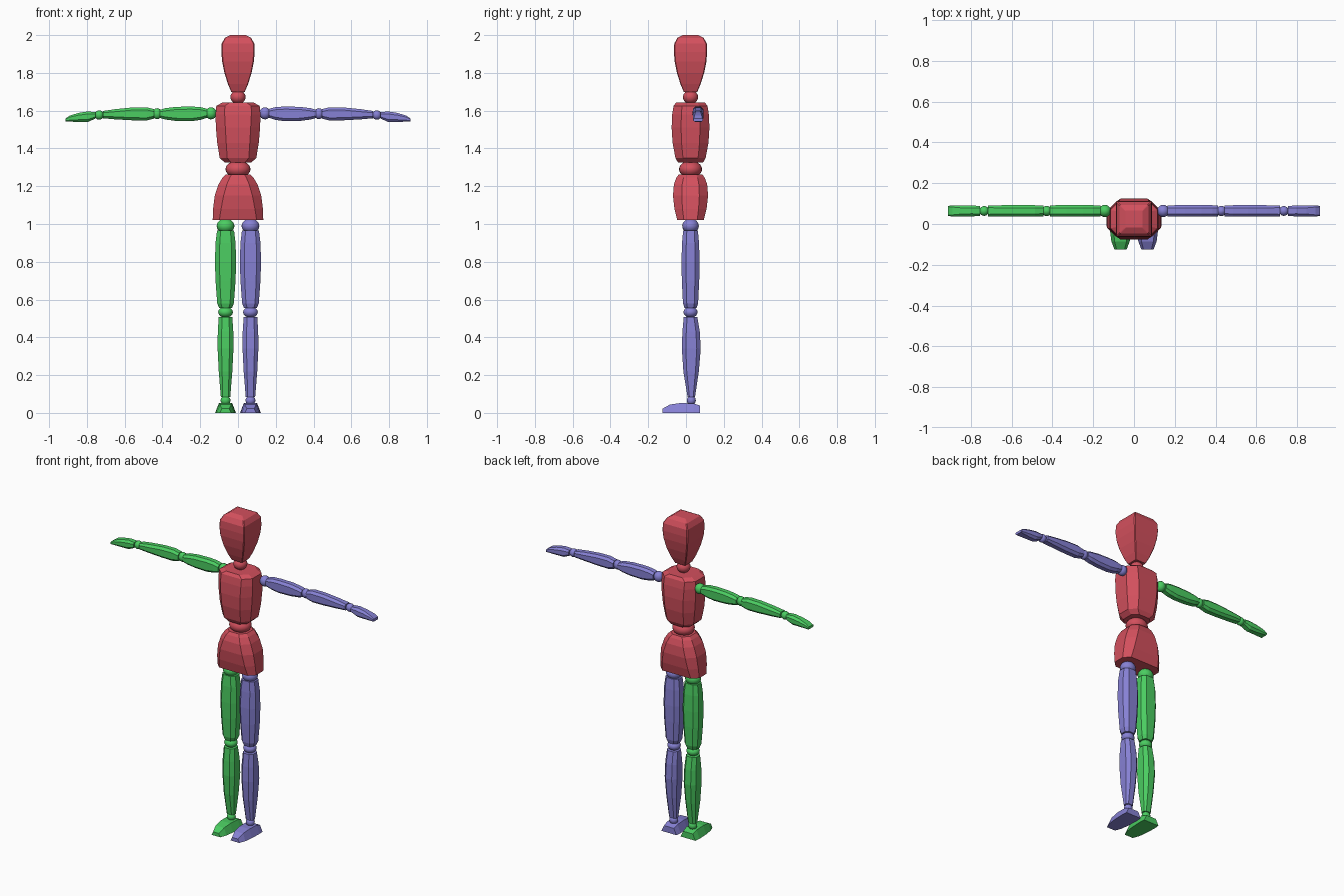
import bpy, bmesh
from mathutils import Vector

if "Cube" in bpy.data.objects:
    bpy.data.objects.remove(bpy.data.objects["Cube"])


def material(name, rgb):
    m = bpy.data.materials.new(name)
    m.use_nodes = True
    m.diffuse_color = (*rgb, 1)
    m.node_tree.nodes["Principled BSDF"].inputs["Base Color"].default_value = (*rgb, 1)
    return m


RED = material("red", (0.65, 0.08, 0.11))
GREEN = material("green", (0.07, 0.61, 0.12))
PURPLE = material("purple", (0.24, 0.22, 0.66))
BODY_Y = 0.024


def finish(name, bm, mat, smooth=False):
    bmesh.ops.recalc_face_normals(bm, faces=bm.faces)
    mesh = bpy.data.meshes.new(name)
    for f in bm.faces:
        f.smooth = smooth
    bm.to_mesh(mesh)
    bm.free()
    mesh.materials.append(mat)
    bpy.context.collection.objects.link(bpy.data.objects.new(name, mesh))


def outline(hu, hv, cut, taper):
    """Rectangle with cut corners; taper narrows the upper half."""
    c = cut * min(hu, hv)
    pts = []
    for su, sv in ((1, 1), (-1, 1), (-1, -1), (1, -1)):
        a, b = (su * hu, sv * (hv - c)), (su * (hu - c), sv * hv)
        if cut == 0:
            pts.append(a)
        else:
            pts += [a, b] if su * sv > 0 else [b, a]
    return [(u * (taper if v > 0 else 1), v) for u, v in pts]


def loft(name, rings, place, mat, cut=0.5, taper=1):
    """Rings are (distance, half width, half depth, centre shift)."""
    bm = bmesh.new()
    loops = []
    for d, hu, hv, shift in rings:
        loops.append([bm.verts.new(place(d, u, v + shift))
                      for u, v in outline(hu, hv, cut, taper)])
    n = len(loops[0])
    for a, b in zip(loops, loops[1:]):
        for i in range(n):
            j = (i + 1) % n
            bm.faces.new((a[i], a[j], b[j], b[i]))
    bm.faces.new(loops[0])
    bm.faces.new(loops[-1])
    finish(name, bm, mat)


def joint(name, centre, radii, mat):
    bm = bmesh.new()
    bmesh.ops.create_uvsphere(bm, u_segments=20, v_segments=12, radius=1)
    bmesh.ops.scale(bm, vec=radii, verts=bm.verts)
    bmesh.ops.translate(bm, vec=centre, verts=bm.verts)
    finish(name, bm, mat, smooth=True)


def upright(x):
    return lambda d, u, v: Vector((x + u, BODY_Y + v, d))


# Head, neck, chest, waist and pelvis
loft("head", [(z, h, h, 0) for z, h in (
    (1.7, .036), (1.74, .053), (1.8, .072), (1.86, .084), (1.91, .088),
    (1.955, .086), (1.985, .07), (2.0, .042))], upright(0), RED, cut=0.06)
joint("neck", (0, BODY_Y, 1.672), (.04, .04, .036), RED)
loft("chest", [(1.325, .07, .066, 0), (1.35, .097, .08, 0), (1.43, .11, .095, 0),
               (1.51, .117, .1, 0), (1.58, .119, .097, 0), (1.625, .115, .09, 0),
               (1.642, .085, .077, 0)], upright(0), RED, cut=0.5)
joint("waist", (0, BODY_Y, 1.29), (.066, .061, .045), RED)
loft("pelvis", [(1.02, .134, .07, 0), (1.08, .132, .085, 0), (1.15, .123, .093, 0),
                (1.21, .103, .088, 0), (1.245, .082, .075, 0), (1.262, .065, .063, 0)],
     upright(0), RED, cut=0.5)

# Arms and legs on both sides
for side, label, mat in ((1, "left", PURPLE), (-1, "right", GREEN)):
    arm_y, leg_x = 0.064, side * 0.066

    def along_arm(d, u, v):
        return Vector((side * d, arm_y + u, 1.583 + v))

    def along_foot(d, u, v):
        return Vector((leg_x + u, d, v))

    # Arm
    joint(label + "_shoulder", (side * .143, arm_y, 1.586), (.03, .03, .032), mat)
    loft(label + "_upper_arm", [(.165, .026, .024, .003), (.2, .028, .034, .002),
         (.25, .028, .039, 0), (.33, .028, .037, 0), (.385, .028, .03, 0),
         (.412, .026, .022, 0)], along_arm, mat)
    joint(label + "_elbow", (side * .428, arm_y, 1.584), (.025, .025, .029), mat)
    loft(label + "_forearm", [(.445, .026, .025, 0), (.485, .028, .035, 0),
         (.56, .028, .034, 0), (.65, .028, .027, -.002), (.716, .026, .019, -.004)],
         along_arm, mat)
    joint(label + "_wrist", (side * .735, arm_y, 1.577), (.024, .024, .025), mat)
    loft(label + "_hand", [(.755, .024, .017, -.008), (.795, .027, .028, -.015),
         (.845, .027, .024, -.019), (.89, .027, .016, -.025), (.912, .025, .008, -.032)],
         along_arm, mat)

    # Leg
    joint(label + "_hip", (leg_x, BODY_Y, .99), (.047, .044, .038), mat)
    loft(label + "_thigh", [(.966, .045, .039, 0), (.9, .053, .045, 0),
         (.8, .056, .048, 0), (.7, .053, .046, 0), (.58, .044, .04, 0),
         (.555, .034, .032, 0)], upright(leg_x), mat)
    joint(label + "_knee", (leg_x, BODY_Y, .533), (.039, .037, .029), mat)
    loft(label + "_shin", [(.508, .036, .036, 0), (.43, .041, .046, .003),
         (.34, .042, .05, .004), (.22, .036, .041, .003), (.085, .025, .02, .004)],
         upright(leg_x), mat)
    joint(label + "_ankle", (leg_x, BODY_Y + .004, .066), (.026, .024, .025), mat)
    loft(label + "_foot", [(-.125, .03, .011, .011), (-.085, .045, .022, .022),
         (-.03, .052, .026, .026), (.04, .055, .025, .025), (.075, .052, .019, .019)],
         along_foot, mat, cut=0, taper=0.65)
